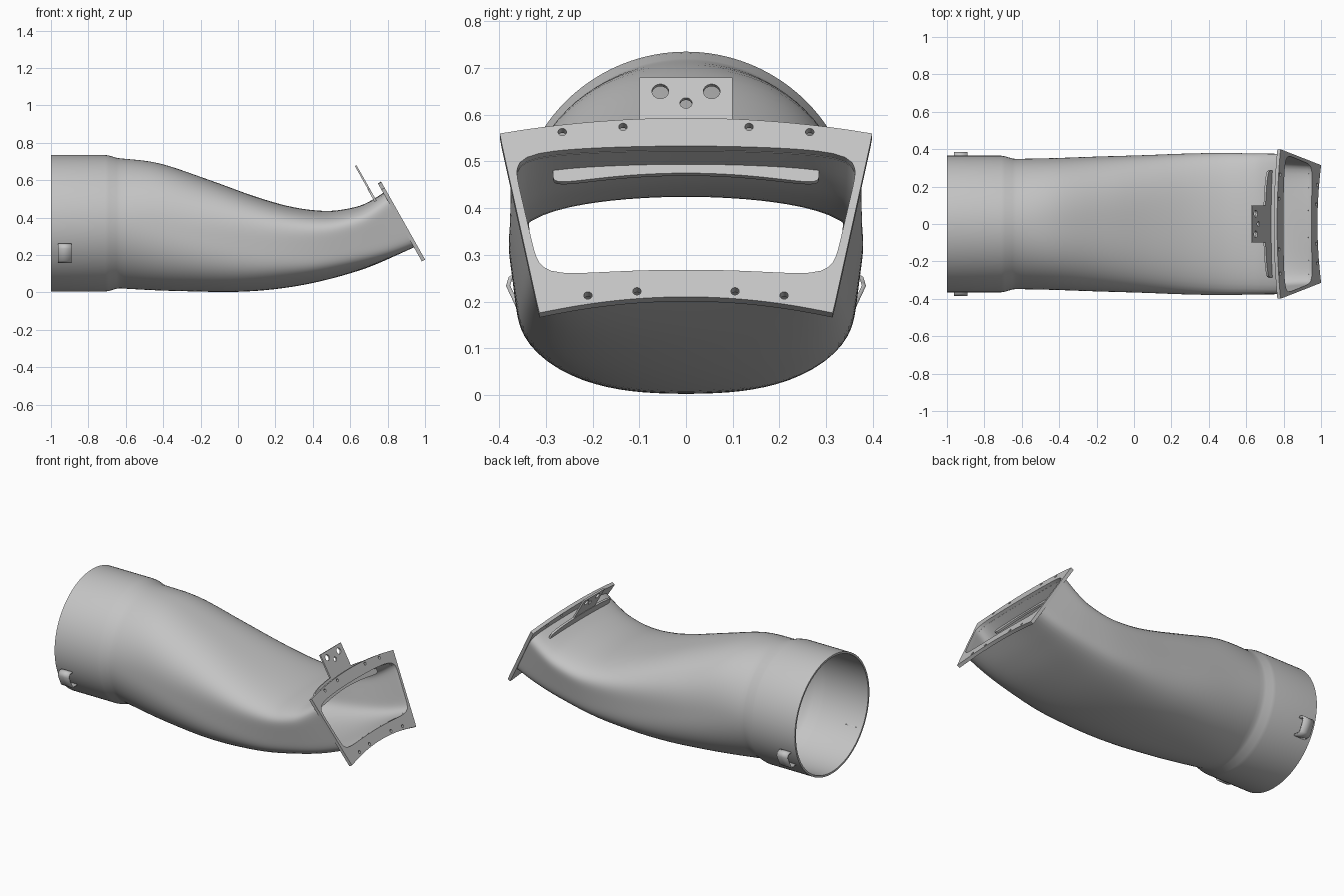
import bpy, bmesh, math
from mathutils import Vector, Matrix

SIDES = 96
WALL = 0.012
NORMAL = Vector((0.871, 0, 0.491))   # direction the outlet flange faces
SLOPE = 0.564                        # run of the flange plane per unit of drop

cube = bpy.data.objects.get("Cube")
if cube:
    bpy.data.objects.remove(cube, do_unlink=True)

grey = bpy.data.materials.new("plain_grey")
grey.use_nodes = True
grey.diffuse_color = (0.55, 0.55, 0.55, 1)
grey.node_tree.nodes["Principled BSDF"].inputs["Base Color"].default_value = grey.diffuse_color


def finish(name, bm, smooth=True):
    """Turn a bmesh into a named, coloured and shaded object."""
    bmesh.ops.recalc_face_normals(bm, faces=bm.faces)
    mesh = bpy.data.meshes.new(name)
    bm.to_mesh(mesh)
    bm.free()
    mesh.materials.append(grey)
    obj = bpy.data.objects.new(name, mesh)
    bpy.context.collection.objects.link(obj)
    bpy.ops.object.select_all(action='DESELECT')
    obj.select_set(True)
    bpy.context.view_layer.objects.active = obj
    if smooth:
        bpy.ops.object.shade_smooth_by_angle(angle=math.radians(35))
    return obj


def ring(tx, tz, bx, bz, width, power, taper, sag_top, sag_bottom, inset=0.0):
    """Cross-section between a top and a bottom point, from round to boxy."""
    top, bottom = Vector((tx, 0, tz)), Vector((bx, 0, bz))
    middle, axis = (top + bottom) / 2, (top - bottom) / 2
    height = axis.length - inset
    axis.normalize()
    points = []
    for i in range(SIDES):
        angle = math.tau * i / SIDES
        c, s = math.cos(angle), math.sin(angle)
        r = (abs(c) ** power + abs(s) ** power) ** (-1 / power)
        u, v = r * c, r * s
        sag = u * u * (sag_top * (1 + v) + sag_bottom * (1 - v)) / 2
        p = middle + axis * (v * height - sag)
        p.y = (width - inset) * u * (1 + taper * v)
        points.append(p)
    return points


def loft(name, loops, closed=False):
    """Skin a list of loops; either join last to first or cap both ends."""
    bm = bmesh.new()
    rows = [[bm.verts.new(p) for p in loop] for loop in loops]
    pairs = list(zip(rows, rows[1:]))
    if closed:
        pairs.append((rows[-1], rows[0]))
    else:
        bm.faces.new(rows[0])
        bm.faces.new(rows[-1])
    for a, b in pairs:
        for i in range(len(a)):
            j = (i + 1) % len(a)
            bm.faces.new((a[i], a[j], b[j], b[i]))
    return finish(name, bm)


def plane_x(z, back=0.0):
    """Position on the flange plane, or on a parallel plane behind it."""
    return 0.765 - back + (0.593 - z) * SLOPE


def plane_ring(top_z, bottom_z, *shape, back=0.0):
    return ring(plane_x(top_z, back), top_z, plane_x(bottom_z, back), bottom_z, *shape)


def shifted(points, depth):
    return [p - NORMAL * depth for p in points]


def drill(obj, holes, back=0.0):
    """Cut round holes (y, z, radius) square to the flange plane."""
    bm = bmesh.new()
    turn = NORMAL.to_track_quat('Z', 'Y').to_matrix().to_4x4()
    for y, z, radius in holes:
        place = Matrix.Translation((plane_x(z, back), y, z)) @ turn
        bmesh.ops.create_cone(bm, cap_ends=True, segments=20, radius1=radius,
                              radius2=radius, depth=0.08, matrix=place)
    cutter = finish("hole_cutter", bm, smooth=False)
    cutter.hide_render = True
    bpy.context.view_layer.objects.active = obj
    mod = obj.modifiers.new("holes", 'BOOLEAN')
    mod.operation, mod.solver, mod.object = 'DIFFERENCE', 'EXACT', cutter
    bpy.ops.object.modifier_apply(modifier=mod.name)
    bpy.data.objects.remove(cutter, do_unlink=True)


def spline(a, b, c, d, t):
    """Catmull-Rom blend of four sets of section values."""
    return [0.5 * (2 * q + (r - p) * t + (2 * p - 5 * q + 4 * r - s) * t * t
                   + (3 * q - p - 3 * r + s) * t ** 3) for p, q, r, s in zip(a, b, c, d)]


# Duct: round collar, short neck, then an S-bend that turns into a wide box
collar = [(x, 0.37 + r, x, 0.37 - r, r, 2, 0, 0, 0)
          for x, r in ((-1, 0.365), (-0.71, 0.365), (-0.69, 0.362), (-0.65, 0.35))]
bend = [
    (-0.63, 0.717, -0.63, 0.022, 0.348, 2, 0, 0, 0),
    (-0.42, 0.69, -0.45, 0.012, 0.352, 2.3, 0, 0, 0),
    (-0.15, 0.60, -0.25, 0.006, 0.36, 2.8, 0.02, 0.02, -0.02),
    (0.10, 0.51, -0.02, 0.003, 0.365, 3.6, 0.04, 0.03, -0.04),
    (0.30, 0.455, 0.20, 0.018, 0.37, 4.5, 0.05, 0.04, -0.05),
    (0.48, 0.436, 0.42, 0.055, 0.37, 5.5, 0.06, 0.045, -0.04),
    (0.62, 0.455, 0.65, 0.118, 0.365, 6, 0.07, 0.035, -0.02),
    (0.70, 0.485, 0.81, 0.182, 0.36, 7, 0.08, 0.025, 0),
    (0.777, 0.533, 0.937, 0.248, 0.355, 8, 0.09, 0.018, 0.018),
]
padded = [bend[0]] + bend + [bend[-1]]
sections = list(collar)
for k in range(len(bend) - 1):
    sections += [spline(*padded[k:k + 4], step / 5) for step in range(5)]
sections.append(bend[-1])
outer = [ring(*s) for s in sections]
inner = [ring(*s, inset=WALL) for s in sections]
loft("duct_shell", outer + inner[::-1], closed=True)

# Outlet flange: tapered arched frame with bolt holes
rim = plane_ring(0.593, 0.21, 0.357, 400, 0.119, 0.038, 0.04)
mouth = plane_ring(0.533, 0.268, 0.343, 8, 0.09, 0.018, 0.018)
flange = loft("outlet_flange", [rim, shifted(rim, 0.02), shifted(mouth, 0.02), mouth], closed=True)
drill(flange, [(side * y, z, 0.009) for side in (-1, 1) for y, z in
               ((0.265, 0.563), (0.135, 0.574), (0.21, 0.213), (0.105, 0.222))])

# Mounting bracket: arched strip on the duct with an upright drilled tab
BACK = 0.082
strip = plane_ring(0.56, 0.475, 0.285, 8, 0, 0.03, 0.03, back=BACK)
loft("bracket_strip", [strip, shifted(strip, 0.012)])
tab = plane_ring(0.68, 0.53, 0.1, 400, 0, 0, 0, back=BACK)
plate = loft("bracket_tab", [tab, shifted(tab, 0.01)])
drill(plate, [(-0.055, 0.65, 0.018), (0.055, 0.65, 0.018), (0, 0.625, 0.013)], back=BACK)

# Strap handles on both sides of the collar
path = [(0.34, 0.258), (0.364, 0.257), (0.376, 0.25), (0.381, 0.234),
        (0.352, 0.172), (0.342, 0.164), (0.325, 0.163), (0.29, 0.168)]
for name, side in (("left_strap", 1), ("right_strap", -1)):
    bm = bmesh.new()
    rows = [[bm.verts.new((x, side * y, z)) for x in (-0.963, -0.89)] for y, z in path]
    for a, b in zip(rows, rows[1:]):
        bm.faces.new((a[0], a[1], b[1], b[0]))
    strap = finish(name, bm)
    thick = strap.modifiers.new("thickness", 'SOLIDIFY')
    thick.thickness, thick.offset = 0.009, 0
